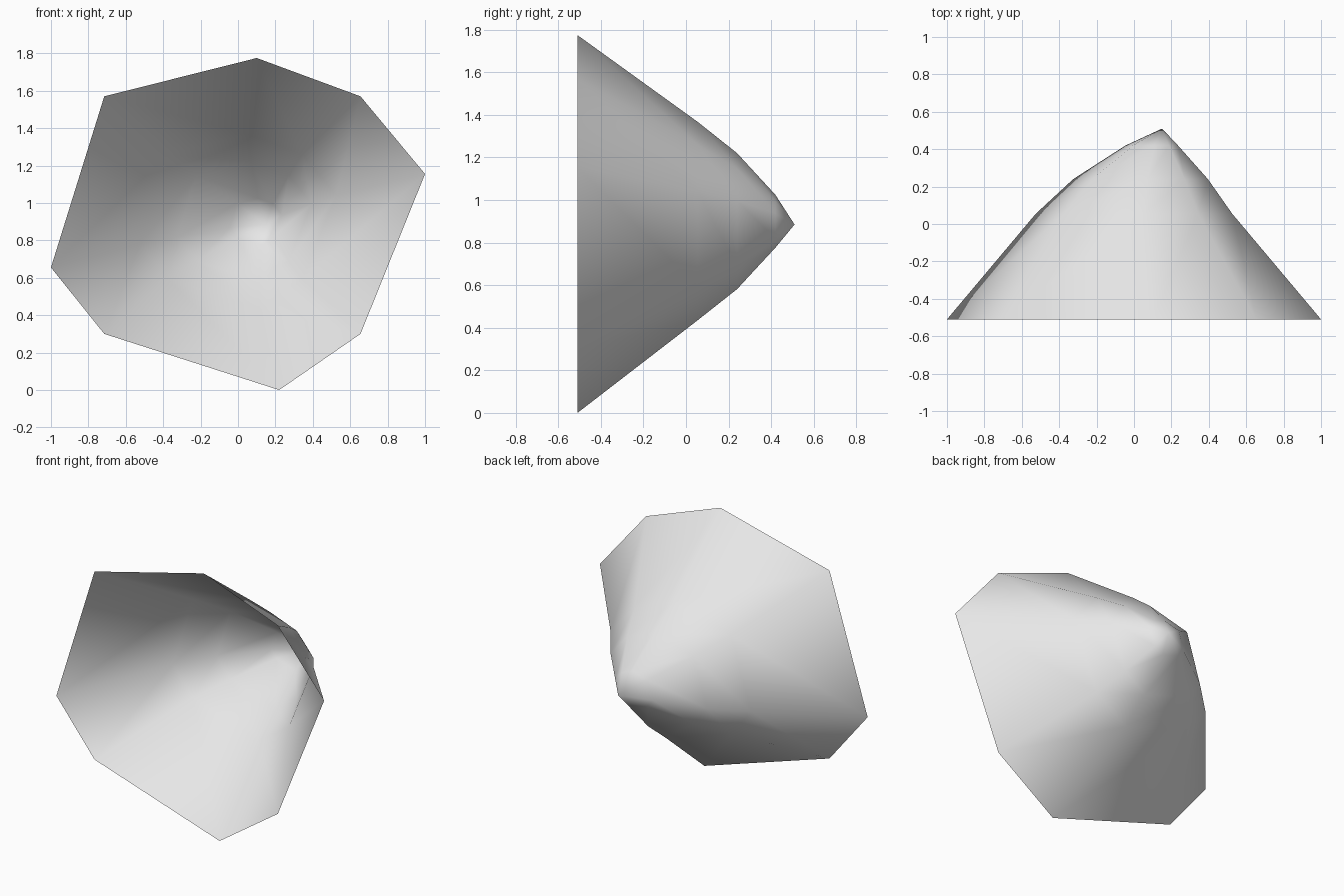
import bpy
import bmesh

cube = bpy.data.objects.get("Cube")
if cube:
    bpy.data.objects.remove(cube, do_unlink=True)

# Plain grey surface
grey = bpy.data.materials.new("light grey")
grey.use_nodes = True
color = (0.8, 0.8, 0.8, 1.0)
grey.diffuse_color = color
grey.node_tree.nodes["Principled BSDF"].inputs["Base Color"].default_value = color

# Eight-sided open rim, as (x, z) offsets from its middle
rim = [(0.10, 0.89), (0.655, 0.685), (1.0, 0.27), (0.655, -0.585),
       (0.22, -0.885), (-0.715, -0.585), (-1.0, -0.23), (-0.715, 0.685)]

# Rings from rim to tip: depth y, scale, middle x, middle z
rings = [(-0.51, 1.0, 0.0, 0.885),
         (0.055, 0.525, 0.0, 0.90),
         (0.24, 0.36, 0.035, 0.90),
         (0.42, 0.14, 0.095, 0.90)]
tip_position = (0.15, 0.51, 0.885)

# Open shell: loft the rings and close them at the tip
bm = bmesh.new()
loops = [[bm.verts.new((cx + x * s, y, cz + z * s)) for x, z in rim]
         for y, s, cx, cz in rings]
tip = bm.verts.new(tip_position)
n = len(rim)
for i in range(n):
    j = (i + 1) % n
    for a, b in zip(loops, loops[1:]):
        bm.faces.new((a[i], a[j], b[j], b[i]))
    bm.faces.new((loops[-1][i], loops[-1][j], tip))
bmesh.ops.recalc_face_normals(bm, faces=bm.faces)
bm.normal_update()
# The shell faces outwards, away from its open front
if sum(f.normal.y * f.calc_area() for f in bm.faces) < 0:
    bmesh.ops.reverse_faces(bm, faces=bm.faces)
for f in bm.faces:
    f.smooth = True

mesh = bpy.data.meshes.new("cone_shell")
bm.to_mesh(mesh)
bm.free()
mesh.materials.append(grey)
shell = bpy.data.objects.new("cone_shell", mesh)
bpy.context.scene.collection.objects.link(shell)
